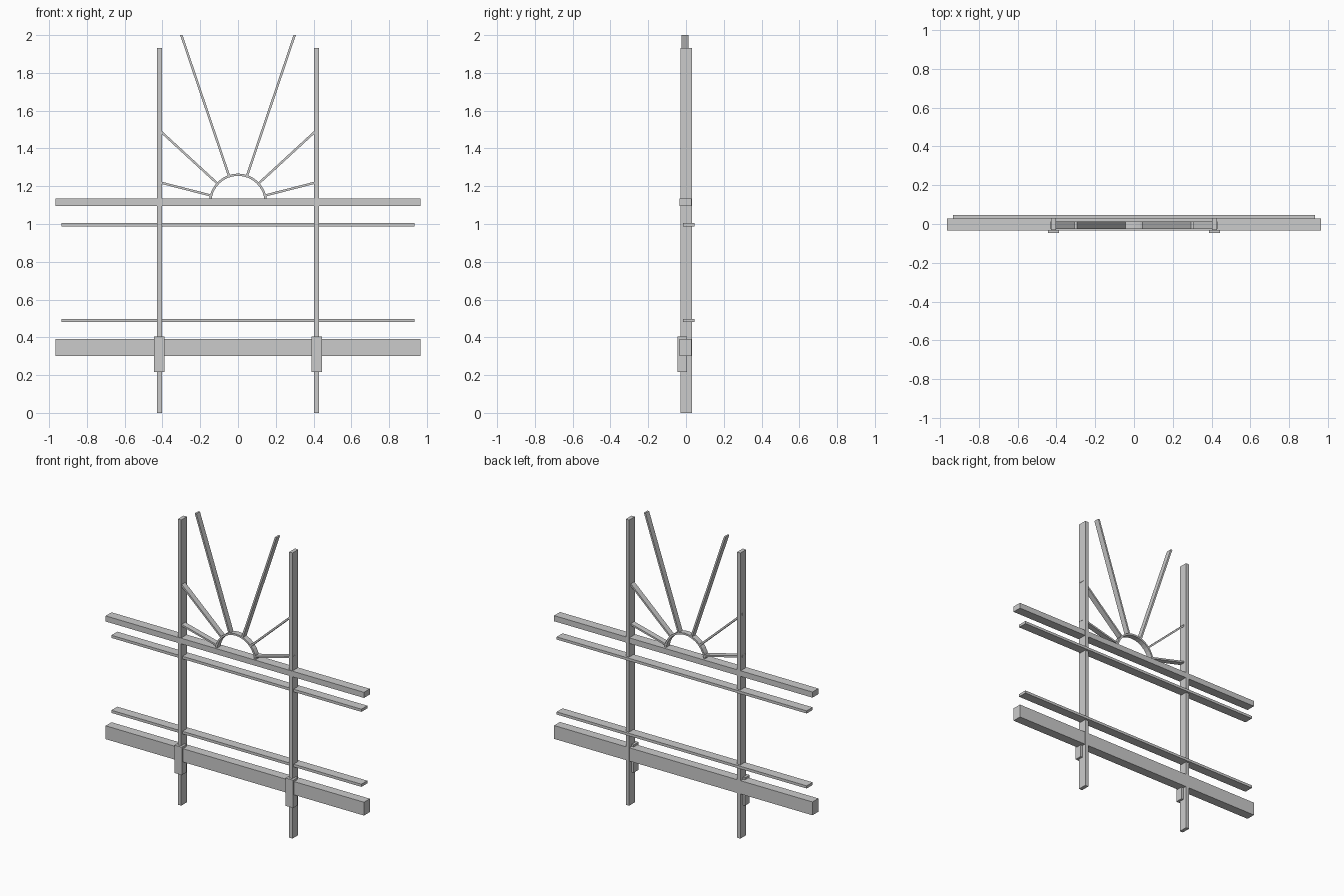
import bpy
from math import sin, cos, tan, pi, radians

if "Cube" in bpy.data.objects:
    bpy.data.objects.remove(bpy.data.objects["Cube"])


def prism(name, pts, y0, y1):
    """Extrude an outline in the xz plane from y0 (front) to y1 (back)."""
    area = sum(a[0] * b[1] - b[0] * a[1] for a, b in zip(pts, pts[1:] + pts[:1]))
    if area < 0:
        pts = pts[::-1]
    n = len(pts)
    verts = [(x, y, z) for y in (y0, y1) for x, z in pts]
    faces = [tuple(range(n)), tuple(range(2 * n - 1, n - 1, -1))]
    faces += [(i, i + n, (i + 1) % n + n, (i + 1) % n) for i in range(n)]
    mesh = bpy.data.meshes.new(name)
    mesh.from_pydata(verts, [], faces)
    obj = bpy.data.objects.new(name, mesh)
    bpy.context.collection.objects.link(obj)
    return obj


def box(name, x0, x1, y0, y1, z0, z1):
    return prism(name, [(x0, z0), (x1, z0), (x1, z1), (x0, z1)], y0, y1)


# Long horizontal rails and thin slats
box("top_rail", -0.966, 0.966, -0.034, 0.029, 1.096, 1.134)
box("bottom_rail", -0.966, 0.966, -0.034, 0.029, 0.301, 0.391)
box("upper_slat", -0.935, 0.935, -0.017, 0.046, 0.987, 1.005)
box("lower_slat", -0.935, 0.935, -0.017, 0.046, 0.480, 0.498)

# Sunburst hub: half ring rising from the top rail
CZ, R_OUT, R_IN = 1.114, 0.153, 0.141
Y0, Y1 = -0.025, 0.013
SEG = 16
arc = [pi * i / SEG for i in range(SEG + 1)]
ring = [(R_OUT * cos(a), CZ + R_OUT * sin(a)) for a in arc]
ring += [(R_IN * cos(a), CZ + R_IN * sin(a)) for a in reversed(arc)]
prism("sun_arch", ring, Y0, Y1)

for side, s in (("left", -1), ("right", 1)):
    # Uprights and their front blocks
    box(side + "_post", s * 0.416 - 0.0125, s * 0.416 + 0.0125, -0.030, 0.031, 0, 1.931)
    box(side + "_block", s * 0.416 - 0.028, s * 0.416 + 0.028, -0.046, 0.004, 0.217, 0.405)

    # Rays: trimmed at the posts, or level at the top
    for label, deg in (("low", 14.4), ("middle", 42.6), ("tall", 71.3)):
        a, h = radians(deg), 0.006
        pts = []
        for k in (-h, h):
            ox, oz = -k * sin(a), CZ + k * cos(a)
            end = (2.0 - oz) / sin(a) if label == "tall" else (0.430 - ox) / cos(a)
            line = [(ox + t * cos(a), oz + t * sin(a)) for t in (0.149, end)]
            pts += line if k < 0 else line[::-1]
        prism(f"{side}_{label}_ray", [(s * x, z) for x, z in pts], Y0, Y1)
